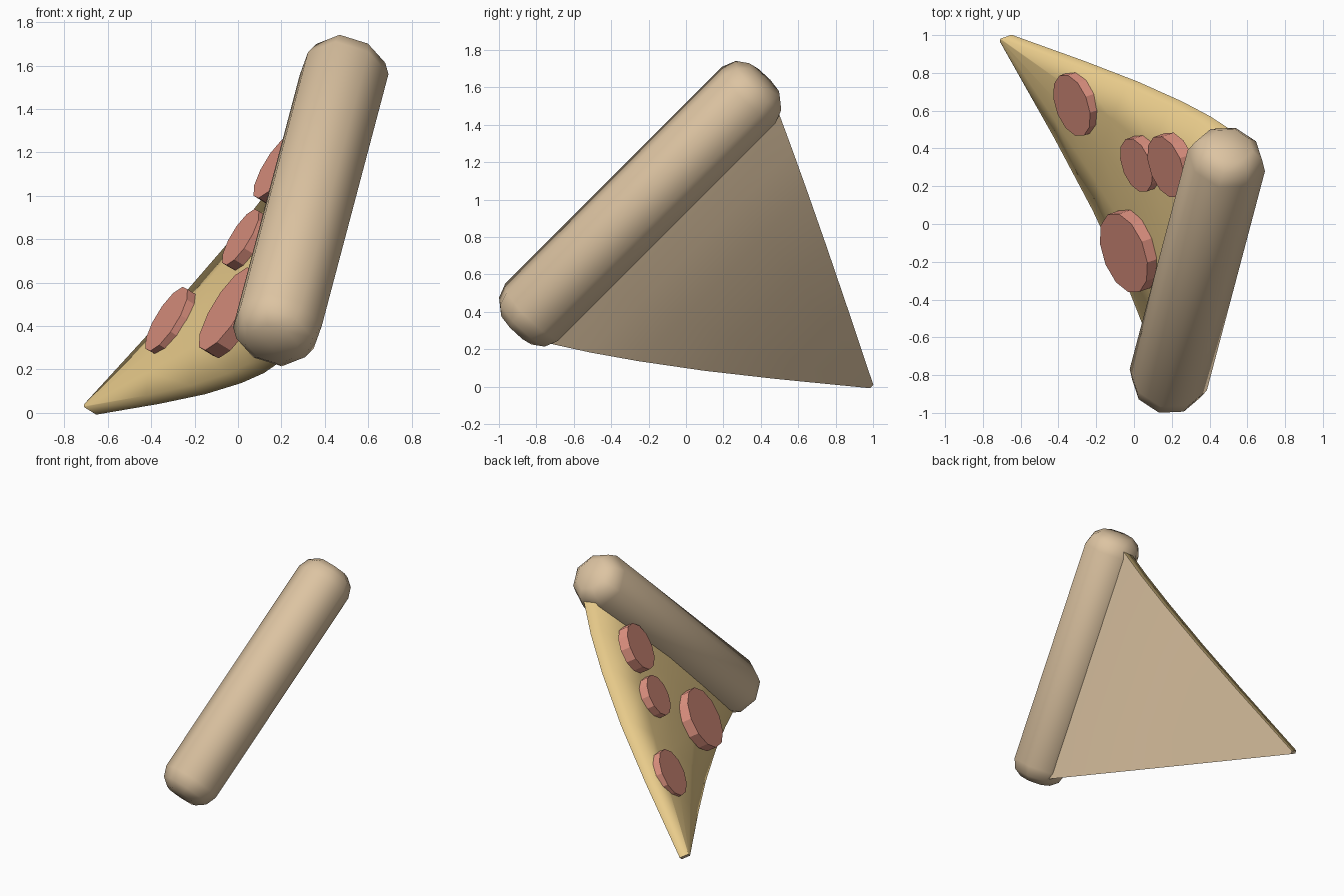
import bpy, bmesh, math
from mathutils import Vector, Matrix

if "Cube" in bpy.data.objects:
    bpy.data.objects.remove(bpy.data.objects["Cube"])

# Tilted local frame: X along the crust, Y towards the tip, Z out of the cheese
X = Vector((0.184, 0.695, 0.695)).normalized()
Y = Vector((-0.546, 0.661, -0.515))
Y = (Y - X * Y.dot(X)).normalized()
Z = X.cross(Y)
FRAME = Matrix.Translation((0.335, -0.245, 0.978)) @ Matrix((X, Y, Z)).transposed().to_4x4()


def material(name, rgb):
    m = bpy.data.materials.new(name)
    m.diffuse_color = (*rgb, 1)
    m.use_nodes = True
    m.node_tree.nodes["Principled BSDF"].inputs["Base Color"].default_value = m.diffuse_color
    return m


CRUST = material("baked_crust", (0.72, 0.55, 0.36))
CHEESE = material("cheese", (0.88, 0.65, 0.28))
MEAT = material("pepperoni", (0.74, 0.29, 0.22))


def finish(name, bm, mats):
    bmesh.ops.recalc_face_normals(bm, faces=bm.faces)
    bm.transform(FRAME)
    me = bpy.data.meshes.new(name)
    bm.to_mesh(me)
    bm.free()
    for m in mats:
        me.materials.append(m)
    ob = bpy.data.objects.new(name, me)
    bpy.context.collection.objects.link(ob)
    return ob


def loft(bm, rings):
    for a, b in zip(rings, rings[1:]):
        n = len(a)
        for i in range(n):
            bm.faces.new((a[i], a[(i + 1) % n], b[(i + 1) % n], b[i]))


# Crust: eight-sided bar with rounded ends
bm = bmesh.new()
ends = [(0.835, 1.0), (0.91, 0.86), (0.955, 0.58)]
profile = [(-s, r) for s, r in reversed(ends)] + ends
rings = []
for s, r in profile:
    rings.append([bm.verts.new((s, math.cos(k * math.pi / 4) * r * R,
                                math.sin(k * math.pi / 4) * r * R))
                  for k in range(8) for R in [0.212 if k % 2 else 0.204]])
loft(bm, rings)
for ring, s in ((rings[0], -0.965), (rings[-1], 0.965)):
    c = bm.verts.new((s, 0, 0))
    for i in range(8):
        bm.faces.new((ring[i], ring[(i + 1) % 8], c))
for f in bm.faces:
    f.smooth = True
finish("crust", bm, [CRUST])

# Slice: sagging wedge, gently domed cheese above, brown base below
bm = bmesh.new()
rows = [(0.1, -0.11), (0.35, -0.145), (0.6, -0.156), (0.95, -0.145),
        (1.34, -0.106), (1.86, -0.037)]      # distance to the tip, underside height
cols = [-1, -0.5, 0, 0.5, 1]
rings = []
for y, z in rows:
    half = 0.012 + 0.508 * (1.86 - y)
    thick = 0.07 + 0.02 * (1.86 - y) / 1.76
    dome = 0.045 * min(1, half / 0.4)
    top = [bm.verts.new((half * t, y, z + thick + dome * (1 - t * t))) for t in cols]
    bottom = [bm.verts.new((half * t, y, z)) for t in reversed(cols)]
    rings.append(top + bottom)
loft(bm, rings)
bm.faces.new(rings[0])
bm.faces.new(rings[-1])
bm.normal_update()
under = {v for r in rings for v in r[5:]}
for f in bm.faces:
    if all(v in under for v in f.verts):
        f.material_index = 1
    f.smooth = len(f.verts) == 4
for e in bm.edges:
    if len({f.material_index for f in e.link_faces}) > 1:
        e.smooth = False
bm.faces.ensure_lookup_table()
bm.faces[-1].material_index = 1
finish("slice", bm, [CHEESE, CRUST])

# Pepperoni discs: x, y, face height, radius
discs = [(0.105, 1.22, 0.022, 0.172), (0.21, 0.63, 0.022, 0.15),
         (0.46, 0.37, 0.06, 0.172), (-0.355, 0.53, 0.043, 0.222)]
for i, (x, y, z, r) in enumerate(discs):
    bm = bmesh.new()
    depth = 0.075
    bmesh.ops.create_cone(bm, cap_ends=True, segments=12, radius1=r, radius2=r, depth=depth,
                          matrix=Matrix.Translation((x, y, z - depth / 2)))
    finish(f"pepperoni_{i + 1}", bm, [MEAT])
